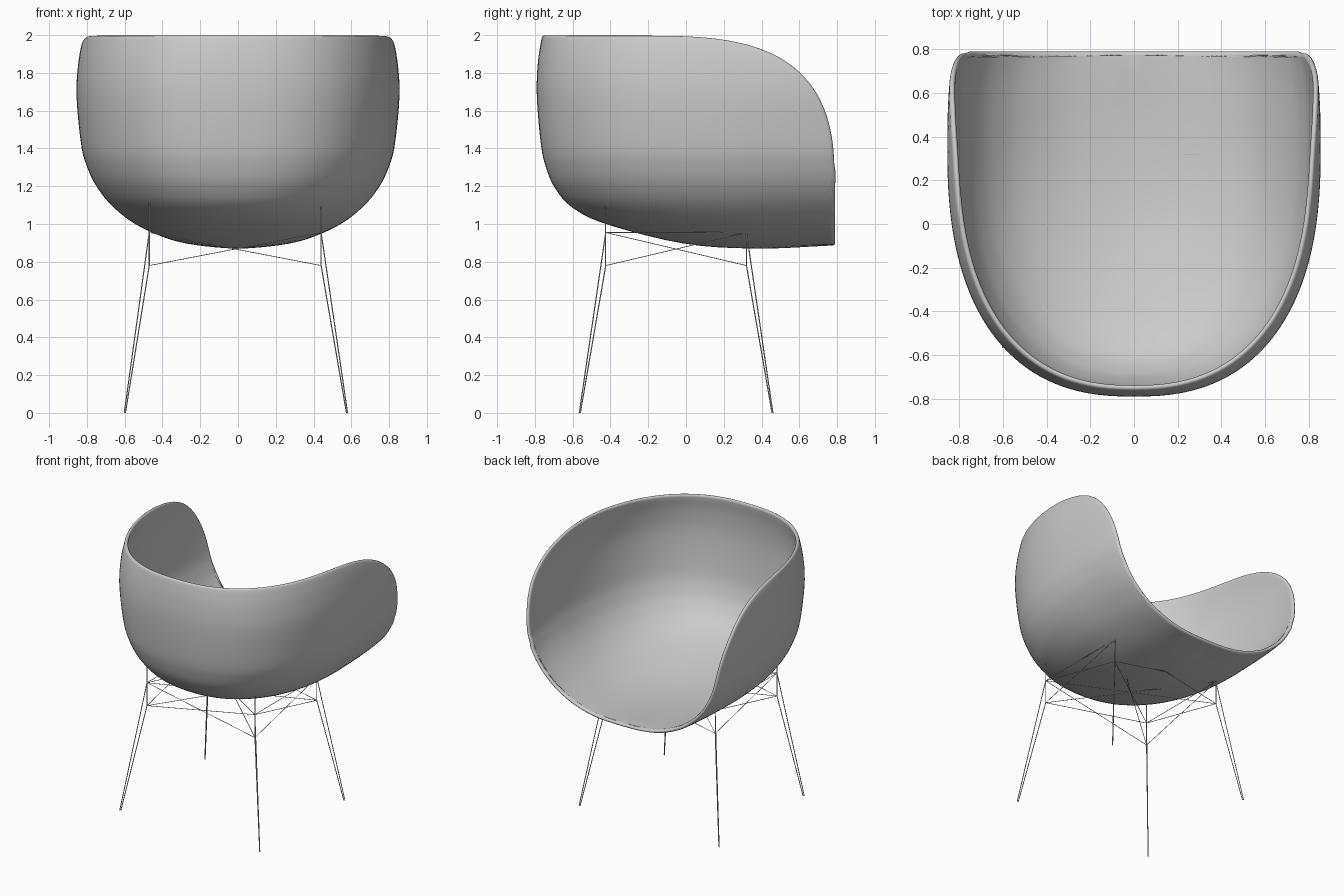
import bpy, bmesh, math
from mathutils import Vector

if "Cube" in bpy.data.objects:
    bpy.data.objects.remove(bpy.data.objects["Cube"])

TH = 0.026                    # shell thickness
LIP = 0.018                   # length of the soft rounded rim
FRONT = 0.79 - LIP            # y of the open edge before rounding
TOP = 2.0 - LIP
N, M = 128, 44                # columns around, rows up

# Section curves (radius fraction, height): towards the sides and towards the closed wall
SIDE = [(0, .886), (.22, .893), (.42, .926), (.62, 1.0), (.772, 1.1), (.87, 1.2), (.93, 1.3), (.97, 1.42), (1, 1.68), (.987, 1.86), (.955, 2.0)]
BACK = [(0, .886), (.25, .87), (.5, .896), (.766, 1.0), (.882, 1.09), (.938, 1.19), (.967, 1.29), (.986, 1.42), (1, 1.68), (.996, 1.86), (.982, 2.0)]


def spline(pts, s):
    """Catmull-Rom point at s in 0..1"""
    f = min(max(s, 0), 1) * (len(pts) - 1)
    i = min(int(f), len(pts) - 2)
    t = f - i
    b, c = Vector(pts[i]), Vector(pts[i + 1])
    a = Vector(pts[i - 1]) if i > 0 else 2 * b - c
    d = Vector(pts[i + 2]) if i + 2 < len(pts) else 2 * c - b
    return 0.5 * (2 * b + (c - a) * t + (2 * a - 5 * b + 4 * c - d) * t * t + (3 * b - a - 3 * c + d) * t ** 3)


def plan(a):
    """Superelliptic outline seen from above"""
    c, s = math.cos(a), math.sin(a)
    e = 2 / 2.6 if s < 0 else 2 / 2.45
    return (math.copysign(0.855 * abs(c) ** e, c), 0.35 - math.copysign(1.14 * abs(s) ** e, s))


def rim_height(y):
    k = min(max((y + 0.3) / (FRONT + 0.3), 0), 1)
    return 1.2 + (TOP - 1.2) * (1 - k ** 3.4) ** (1 / 2.7)


def shell_point(px, py, s):
    nx, ny = px / 0.855, (FRONT - py) / 1.56
    w = ny * ny / (nx * nx + ny * ny)
    r, z = spline(SIDE, s).lerp(spline(BACK, s), w)
    return Vector((px * r, FRONT + (py - FRONT) * r, z))


# Seat shell: outer skin fanned from the middle of the open edge
bm = bmesh.new()
pole = bm.verts.new((0, FRONT, SIDE[0][1]))
a0 = -math.asin(((FRONT - 0.35) / 1.14) ** 1.3)
cols = []
for i in range(N + 1):
    u = (1 - math.cos(math.pi * i / N)) / 2
    px, py = plan(a0 + (math.pi - 2 * a0) * u)
    lo, hi = 0.4, 1.0
    for _ in range(30):
        mid = (lo + hi) / 2
        p = shell_point(px, py, mid)
        if p.z < rim_height(p.y):
            lo = mid
        else:
            hi = mid
    cols.append([pole] + [bm.verts.new(shell_point(px, py, lo * j / M)) for j in range(1, M + 1)])
for a, b in zip(cols, cols[1:]):
    bm.faces.new((pole, a[1], b[1]))
    for j in range(1, M):
        bm.faces.new((a[j], a[j + 1], b[j + 1], b[j]))
bm.normal_update()

# Inner skin (normals along the open edge kept square to it)
nrm = {v: v.normal.copy() for v in bm.verts}
for v in cols[0] + cols[N]:
    n = nrm[v]
    nrm[v] = Vector((n.x, 0, n.z)).normalized()
nrm[pole] = Vector((0, 0, -1))
outer_faces = list(bm.faces)
inner = {v: bm.verts.new(v.co - n * TH) for v, n in nrm.items()}
loop = cols[0] + [c[M] for c in cols[1:-1]] + cols[N][:0:-1]
for f in outer_faces:
    bm.faces.new([inner[v] for v in reversed(f.verts)])

# Soft rounded rim joining both skins
SEG = 8
arcs = []
for k, v in enumerate(loop):
    tan = loop[(k + 1) % len(loop)].co - loop[k - 1].co
    out = tan.cross(nrm[v]).normalized()
    mid = v.co - nrm[v] * TH / 2
    ring = [v]
    for q in range(1, SEG):
        t = math.pi * q / SEG
        ring.append(bm.verts.new(mid + nrm[v] * math.cos(t) * TH / 2 + out * math.sin(t) * LIP))
    arcs.append(ring + [inner[v]])
for k, a in enumerate(arcs):
    b = arcs[(k + 1) % len(arcs)]
    for q in range(SEG):
        bm.faces.new((a[q], a[q + 1], b[q + 1], b[q]))
bmesh.ops.recalc_face_normals(bm, faces=bm.faces)
for f in bm.faces:
    f.smooth = True
me = bpy.data.meshes.new("seat_shell")
bm.to_mesh(me)
bm.free()
bpy.context.collection.objects.link(bpy.data.objects.new("seat_shell", me))


def wires(name, lines, radius):
    """Thin round rods along the given polylines"""
    cu = bpy.data.curves.new(name, 'CURVE')
    cu.dimensions = '3D'
    cu.bevel_depth = radius
    cu.bevel_resolution = 1
    cu.use_fill_caps = True
    for pts in lines:
        sp = cu.splines.new('POLY')
        sp.points.add(len(pts) - 1)
        for p, co in zip(sp.points, pts):
            p.co = (*co, 1)
    bpy.context.collection.objects.link(bpy.data.objects.new(name, cu))


# Wire base: corner posts, splayed double-rod legs, crossed braces
LOW, HIGH = 0.78, 0.955
corners = [(-0.47, -0.425), (0.44, -0.425), (0.44, 0.32), (-0.47, 0.32)]
feet = [(-0.602, -0.565), (0.58, -0.565), (0.58, 0.46), (-0.602, 0.46)]
for n, (c, f) in enumerate(zip(corners, feet)):
    post_top = 1.11 if c[1] < 0 else HIGH
    foot_in = (f[0] * 0.99, f[1] * 0.99, 0)
    wires(f"leg_{n + 1}", [[(*c, LOW), foot_in], [(*c, HIGH), (*f, 0)],
                           [(*c, LOW), (*c, post_top)]], 0.003)
braces = [[(*corners[i], LOW), (*corners[j], HIGH)] for i in range(4) for j in range(4) if i != j]
wires("cross_braces", braces, 0.002)
wires("top_rails", [[(*corners[i], HIGH), (*corners[(i + 1) % 4], HIGH)] for i in (1, 3)], 0.002)
